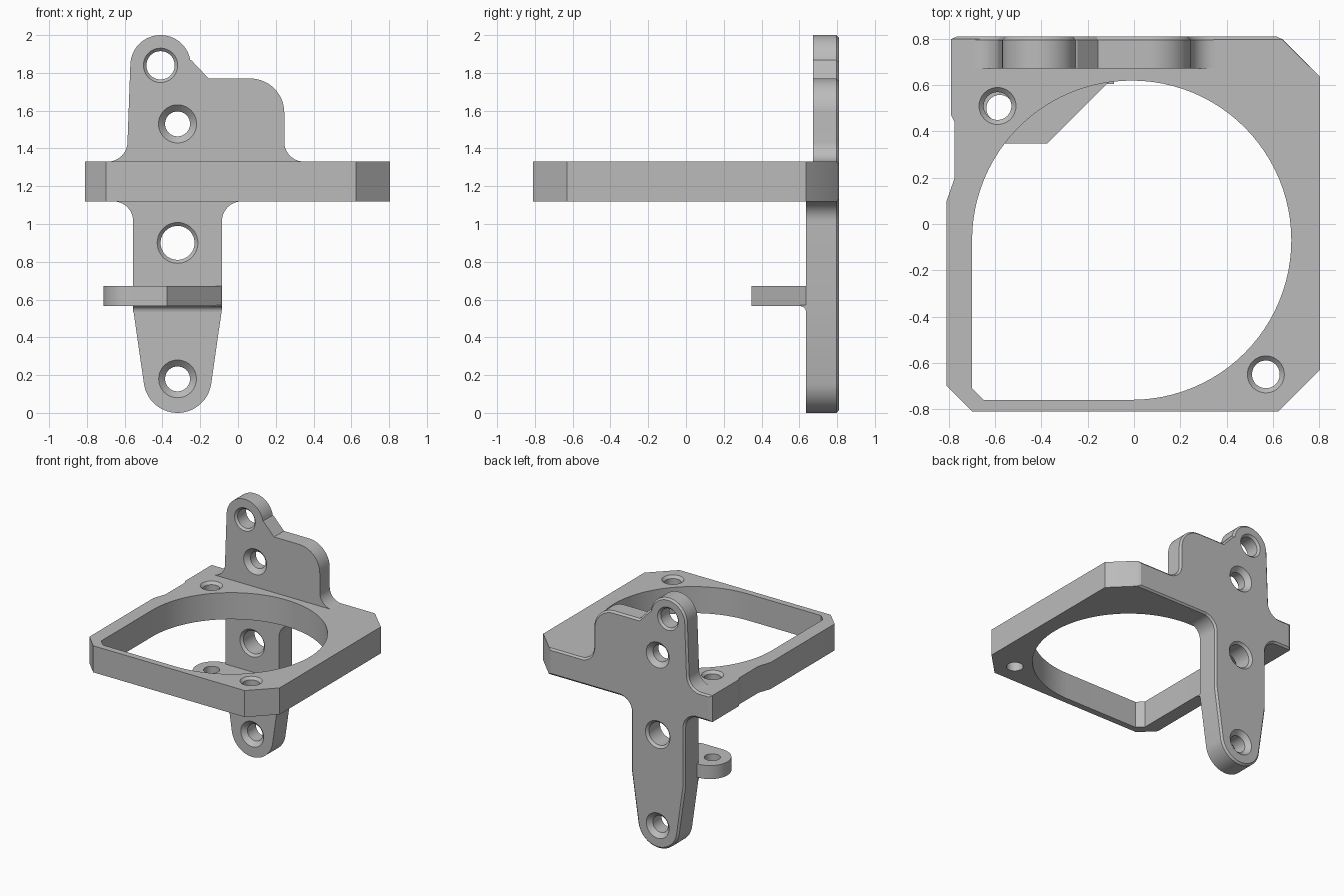
import bpy, bmesh
from math import sin, cos, radians, pi

cube = bpy.data.objects.get("Cube")
if cube:
    bpy.data.objects.remove(cube, do_unlink=True)

grey = bpy.data.materials.new("plain grey")
grey.use_nodes = True
colour = (0.5, 0.5, 0.5, 1)
grey.diffuse_color = colour
grey.node_tree.nodes["Principled BSDF"].inputs["Base Color"].default_value = colour

BACK = 0.81
RING_LOW, RING_TOP = 1.12, 1.33
RING_MID = (RING_LOW + RING_TOP) / 2


def arc(cx, cy, r, start, end, steps=16):
    """Points along an arc, angles in degrees."""
    angles = [radians(start + (end - start) * i / steps) for i in range(steps + 1)]
    return [(cx + r * cos(a), cy + r * sin(a)) for a in angles]


def finish(bm, name):
    bmesh.ops.recalc_face_normals(bm, faces=bm.faces[:])
    mesh = bpy.data.meshes.new(name)
    bm.to_mesh(mesh)
    bm.free()
    mesh.materials.append(grey)
    obj = bpy.data.objects.new(name, mesh)
    bpy.context.collection.objects.link(obj)
    return obj


def prism(name, outline, low, high, axis="z", chamfer=0):
    """Extrude an outline along an axis; chamfer its rear-facing rim."""
    place = {"z": lambda u, v, w: (u, v, w),
             "y": lambda u, v, w: (u, w, v),
             "x": lambda u, v, w: (w, u, v)}[axis]
    bm = bmesh.new()
    rings = [[bm.verts.new(place(u, v, w)) for u, v in outline] for w in (low, high)]
    bm.faces.new(rings[0])
    bm.faces.new(rings[1])
    for i in range(len(outline)):
        bm.faces.new((rings[0][i - 1], rings[0][i], rings[1][i], rings[1][i - 1]))
    if chamfer:
        bmesh.ops.recalc_face_normals(bm, faces=bm.faces[:])
        rim = [e for e in bm.edges if all(v.co.y > BACK - 0.001 for v in e.verts)]
        bmesh.ops.bevel(bm, geom=rim, offset=chamfer, segments=1, affect="EDGES")
    return finish(bm, name)


def hole_cutter(x, v, low, high, r, flare, axis, both=True):
    """Lathed cutter with a countersink; flare is the extra rim radius."""
    m = 0.02
    low_flare = flare if both else 0
    profile = [(r + low_flare + m * bool(low_flare), low - m), (r + low_flare * 0.999, low),
               (r, low + max(low_flare, 0.01)), (r, high - max(flare, 0.01)),
               (r + flare, high), (r + flare + m * bool(flare), high + m)]
    bm = bmesh.new()
    n = 40
    rings = []
    for radius, w in profile:
        ring = []
        for i in range(n):
            a = 2 * pi * i / n
            p, q = x + radius * cos(a), v + radius * sin(a)
            ring.append(bm.verts.new((p, q, w) if axis == "z" else (p, w, q)))
        rings.append(ring)
    bm.faces.new(rings[0])
    bm.faces.new(rings[-1])
    for a, b in zip(rings, rings[1:]):
        for i in range(n):
            bm.faces.new((a[i - 1], a[i], b[i], b[i - 1]))
    return finish(bm, "hole_cutter")


def cut(obj, cutters):
    bpy.context.view_layer.objects.active = obj
    for cutter in cutters:
        mod = obj.modifiers.new("cut", "BOOLEAN")
        mod.operation, mod.solver, mod.object = "DIFFERENCE", "EXACT", cutter
        bpy.ops.object.modifier_apply(modifier=mod.name)
        bpy.data.objects.remove(cutter, do_unlink=True)


# Horizontal frame with a part-round, part-square opening
frame = prism("frame", [
    (-0.78, BACK), (0.63, BACK), (0.805, 0.635), (0.805, -0.63), (0.625, -BACK),
    (-0.70, -BACK), (-0.81, -0.70), (-0.81, 0.10), (-0.775, 0.20),
    (-0.775, 0.44), (-0.79, 0.47), (-0.79, 0.80)], RING_LOW, RING_TOP, chamfer=0.014)
opening = arc(-0.01, -0.07, 0.69, -90, 180, 72) + [(-0.70, -0.71), (-0.65, -0.76)]
cut(frame, [prism("opening_cutter", opening, 1, 1.5)] + [
    hole_cutter(x, y, RING_LOW, RING_TOP, 0.06, 0.02, "z", both=False)
    for x, y in ((-0.59, 0.51), (0.57, -0.65))])

# Upper mounting plate with a tall ear and a rounded shoulder
upper = [(-0.69, RING_MID)] + arc(-0.69, 1.435, 0.105, -90, 0, 10)
upper += arc(-0.41, 1.84, 0.16, 178, 10, 28)
upper += [(-0.245, 1.865), (-0.155, 1.77)] + arc(0.065, 1.59, 0.18, 90, 0)
upper += arc(0.35, 1.435, 0.105, 180, 270, 10) + [(0.35, RING_MID)]
upper_plate = prism("upper_plate", upper, 0.672, BACK, "y", 0.014)
cut(upper_plate, [hole_cutter(-0.41, 1.84, 0.672, BACK, 0.075, 0.016, "y"),
                  hole_cutter(-0.32, 1.53, 0.672, BACK, 0.066, 0.035, "y")])

# Lower mounting plate tapering to a rounded foot
lower = [(-0.66, RING_MID)] + arc(-0.66, 1.015, 0.105, 90, 0, 10) + [(-0.555, 0.55)]
lower += arc(-0.32, 0.18, 0.18, 188, 352, 28)
lower += [(-0.085, 0.55)] + arc(0.02, 1.015, 0.105, 180, 90, 10) + [(0.02, RING_MID)]
lower_plate = prism("lower_plate", lower, 0.635, BACK, "y", 0.014)
cut(lower_plate, [hole_cutter(-0.32, 0.90, 0.635, BACK, 0.09, 0.018, "y"),
                  hole_cutter(-0.32, 0.18, 0.635, BACK, 0.066, 0.034, "y")])

# Side tab with a rounded end and a small fillet beneath
tab = arc(-0.56, 0.50, 0.153, 90, 270, 24) + [(-0.375, 0.347), (-0.085, 0.637), (-0.085, 0.653)]
side_tab = prism("side_tab", tab, 0.565, 0.672)
cut(side_tab, [hole_cutter(-0.58, 0.50, 0.565, 0.672, 0.058, 0, "z")])
fillet = arc(0.605, 0.535, 0.03, 90, 0, 6) + [(0.645, 0.535), (0.645, 0.57), (0.605, 0.57)]
tab_fillet = prism("tab_fillet", fillet, -0.555, -0.087, "x")

# Smooth curved walls, keeping edges crisp
for obj in (frame, upper_plate, lower_plate, side_tab, tab_fillet):
    bpy.ops.object.select_all(action="DESELECT")
    obj.select_set(True)
    bpy.context.view_layer.objects.active = obj
    bpy.ops.object.shade_smooth_by_angle(angle=radians(25))
